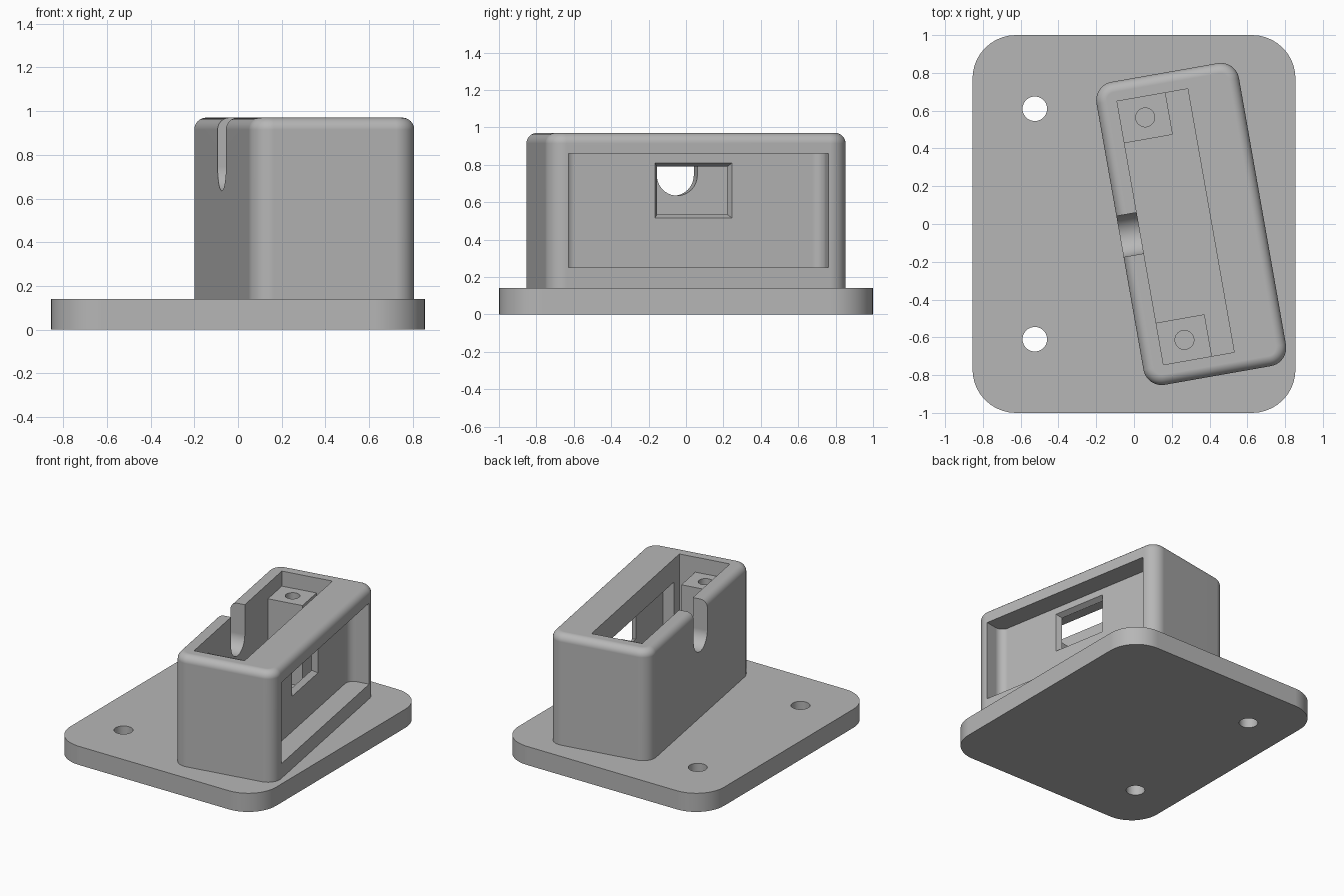
import bpy, bmesh
from math import radians
from mathutils import Matrix, Vector

cube = bpy.data.objects.get("Cube")
if cube:
    bpy.data.objects.remove(cube, do_unlink=True)

grey = bpy.data.materials.new("plain grey")
grey.use_nodes = True
grey.diffuse_color = (0.47, 0.47, 0.47, 1)
grey.node_tree.nodes["Principled BSDF"].inputs["Base Color"].default_value = (0.47, 0.47, 0.47, 1)

PLATE_TOP = 0.14
TOP = 0.97
FLOOR = 0.25
# The housing is turned on the plate
TURNED = Matrix.Translation((0.303, 0, 0)) @ Matrix.Rotation(radians(10), 4, 'Z')


def add_object(name, bm, frame):
    mesh = bpy.data.meshes.new(name)
    bmesh.ops.recalc_face_normals(bm, faces=bm.faces)
    bm.to_mesh(mesh)
    bm.free()
    mesh.materials.append(grey)
    obj = bpy.data.objects.new(name, mesh)
    obj.matrix_world = frame
    bpy.context.collection.objects.link(obj)
    return obj


def bevel(bm, edges, radius, segments):
    bmesh.ops.bevel(bm, geom=edges, offset=radius, segments=segments,
                    profile=0.5, affect='EDGES', clamp_overlap=True)


def box(name, x, y, z, frame=TURNED, corner=0, top=0, corner_rule=lambda v: True):
    """Box between (min, max) ranges, with rounded upright and top edges."""
    bm = bmesh.new()
    bmesh.ops.create_cube(bm, size=1)
    for v in bm.verts:
        v.co = Vector([r[1] if c > 0 else r[0] for c, r in zip(v.co, (x, y, z))])
    if corner:
        upright = [e for e in bm.edges
                   if abs(e.verts[0].co.z - e.verts[1].co.z) > 0.01 and corner_rule(e.verts[0].co)]
        bevel(bm, upright, corner, 10)
    if top:
        rim = [e for e in bm.edges if all(v.co.z > z[1] - 1e-4 for v in e.verts)]
        bevel(bm, rim, top, 8)
    return add_object(name, bm, frame)


def cylinder(name, centre, radius, depth, frame=TURNED, turn=Matrix()):
    bm = bmesh.new()
    bmesh.ops.create_cone(bm, cap_ends=True, segments=40, radius1=radius, radius2=radius,
                          depth=depth, matrix=Matrix.Translation(centre) @ turn)
    return add_object(name, bm, frame)


def finish(obj, cutters=()):
    """Cut, then smooth the rounded edges."""
    bpy.ops.object.select_all(action='DESELECT')
    bpy.context.view_layer.objects.active = obj
    obj.select_set(True)
    for cutter in cutters:
        mod = obj.modifiers.new("cut", 'BOOLEAN')
        mod.operation = 'DIFFERENCE'
        mod.solver = 'EXACT'
        mod.object = cutter
        bpy.ops.object.modifier_apply(modifier=mod.name)
        bpy.data.objects.remove(cutter, do_unlink=True)
    bpy.ops.object.shade_smooth_by_angle(angle=radians(30))
    obj.modifiers.new("even shading", 'WEIGHTED_NORMAL').keep_sharp = True


# Base plate with two through holes
plate = box("base_plate", (-0.855, 0.855), (-1, 1), (0, PLATE_TOP), Matrix(), corner=0.23)
finish(plate, [cylinder("hole_cutter", (-0.525, 0.61 * s, 0.07), 0.065, 0.5, Matrix())
               for s in (-1, 1)])

# Housing
housing = box("housing", (-0.383, 0.383), (-0.814, 0.814), (PLATE_TOP, TOP), corner=0.098, top=0.055)

# Open cavity, and the wider pocket under its rim
cavity = box("cavity_cutter", (-0.274, 0.106), (-0.708, 0.708), (FLOOR, 1.2))
pocket = box("pocket_cutter", (0.0, 0.19), (-0.62, 0.62), (FLOOR, 0.795))

# Recessed side panel with rounded inner corners
recess = box("recess_cutter", (0.23, 0.6), (-0.706, 0.706), (FLOOR, 0.86),
             corner=0.06, corner_rule=lambda v: v.x < 0.3)

# Window that narrows inwards
window = box("window_cutter", (0.18, 0.24), (-0.215, 0.215), (0.51, 0.815))
for v in window.data.vertices:
    if v.co.x < 0.2:
        v.co.y *= 0.86
        v.co.z += 0.03 if v.co.z < 0.6 else -0.03

# Round-bottomed cable notch
notch = box("notch_cutter", (-0.6, -0.2), (-0.11, 0.11), (0.745, 1.2))
notch_round = cylinder("notch_round_cutter", (-0.4, 0, 0.745), 0.11, 0.4,
                       turn=Matrix.Rotation(radians(90), 4, 'Y'))
finish(housing, [cavity, pocket, recess, window, notch_round, notch])

# Screw blocks at both ends of the cavity
for side, name in ((-1, "front_screw_block"), (1, "back_screw_block")):
    ends = sorted((side * 0.483, side * 0.71))
    block = box(name, (-0.276, -0.014), ends, (FLOOR - 0.01, 0.857))
    finish(block, [cylinder("screw_cutter", (-0.142, side * 0.598, 0.857), 0.05, 0.6)])
